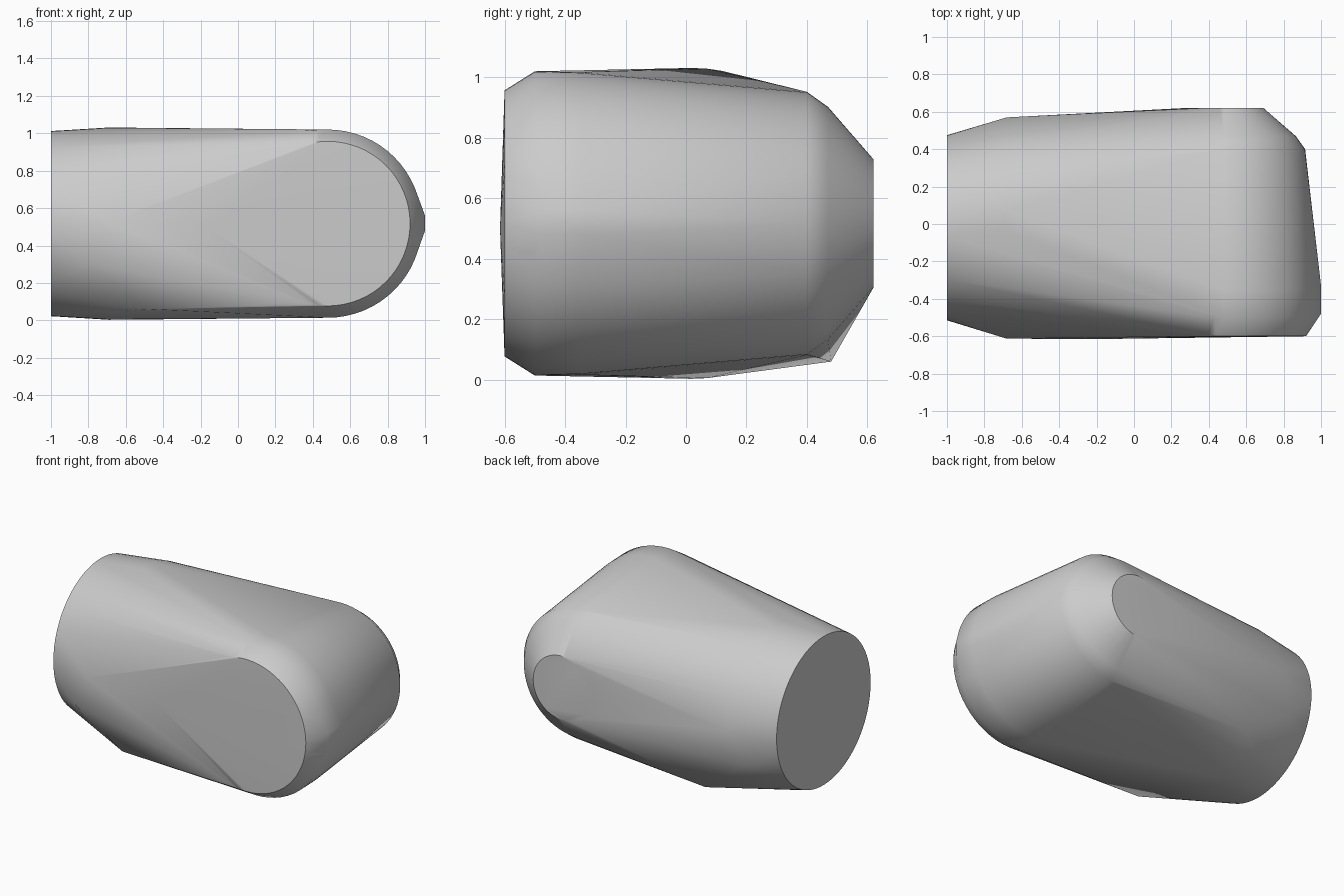
import bpy, bmesh, math
from mathutils import Vector

if "Cube" in bpy.data.objects:
    bpy.data.objects.remove(bpy.data.objects["Cube"])

SEGMENTS = 64
MID = 0.517


def ring(bm, axis, offset, centre, radius):
    """Circle of points facing along x or y."""
    for i in range(SEGMENTS):
        a = math.tau * i / SEGMENTS
        u, z = centre + radius * math.cos(a), MID + radius * math.sin(a)
        bm.verts.new((offset, u, z) if axis == "x" else (u, offset, z))


bm = bmesh.new()

# Flat round end and the swelling behind it
ring(bm, "x", -1.0, -0.02, 0.495)
ring(bm, "x", -0.69, 0.02, 0.514)

# Rounded end: chamfered rings from the front to the back
for y, radius in ((-0.6, 0.44), (-0.5, 0.503), (-0.35, 0.5),
                  (0.4, 0.435), (0.47, 0.385), (0.62, 0.212)):
    ring(bm, "y", y, 0.48, radius)

# Side corners, paired front and back
for x, front, back, z in ((-0.68, -0.613, 0.57, 0.53),
                          (-0.8, -0.57, 0.51, 0.3),
                          (-0.48, -0.53, 0.48, 0.06)):
    bm.verts.new((x, front, z))
    bm.verts.new((x, back, z))
bm.verts.new((-0.17, -0.615, 0.5))

# Slight ridge on the nose
for y in (-0.48, -0.33):
    for z in (0.48, 0.56):
        bm.verts.new((1.0, y, z))

# Wrap all sections in one convex skin
result = bmesh.ops.convex_hull(bm, input=bm.verts[:])
loose = [v for v in bm.verts if not v.link_faces]
bmesh.ops.delete(bm, geom=loose, context="VERTS")
bmesh.ops.dissolve_limit(bm, angle_limit=math.radians(0.3),
                         verts=bm.verts[:], edges=bm.edges[:])
bmesh.ops.recalc_face_normals(bm, faces=bm.faces[:])

mesh = bpy.data.meshes.new("rounded_body")
bm.to_mesh(mesh)
bm.free()
body = bpy.data.objects.new("rounded_body", mesh)
bpy.context.collection.objects.link(body)

# Plain grey
grey = bpy.data.materials.new("light_grey")
grey.use_nodes = True
grey.diffuse_color = (0.6, 0.6, 0.6, 1)
grey.node_tree.nodes["Principled BSDF"].inputs["Base Color"].default_value = (0.6, 0.6, 0.6, 1)
mesh.materials.append(grey)

bpy.context.view_layer.objects.active = body
body.select_set(True)
bpy.ops.object.shade_smooth_by_angle(angle=math.radians(38))
